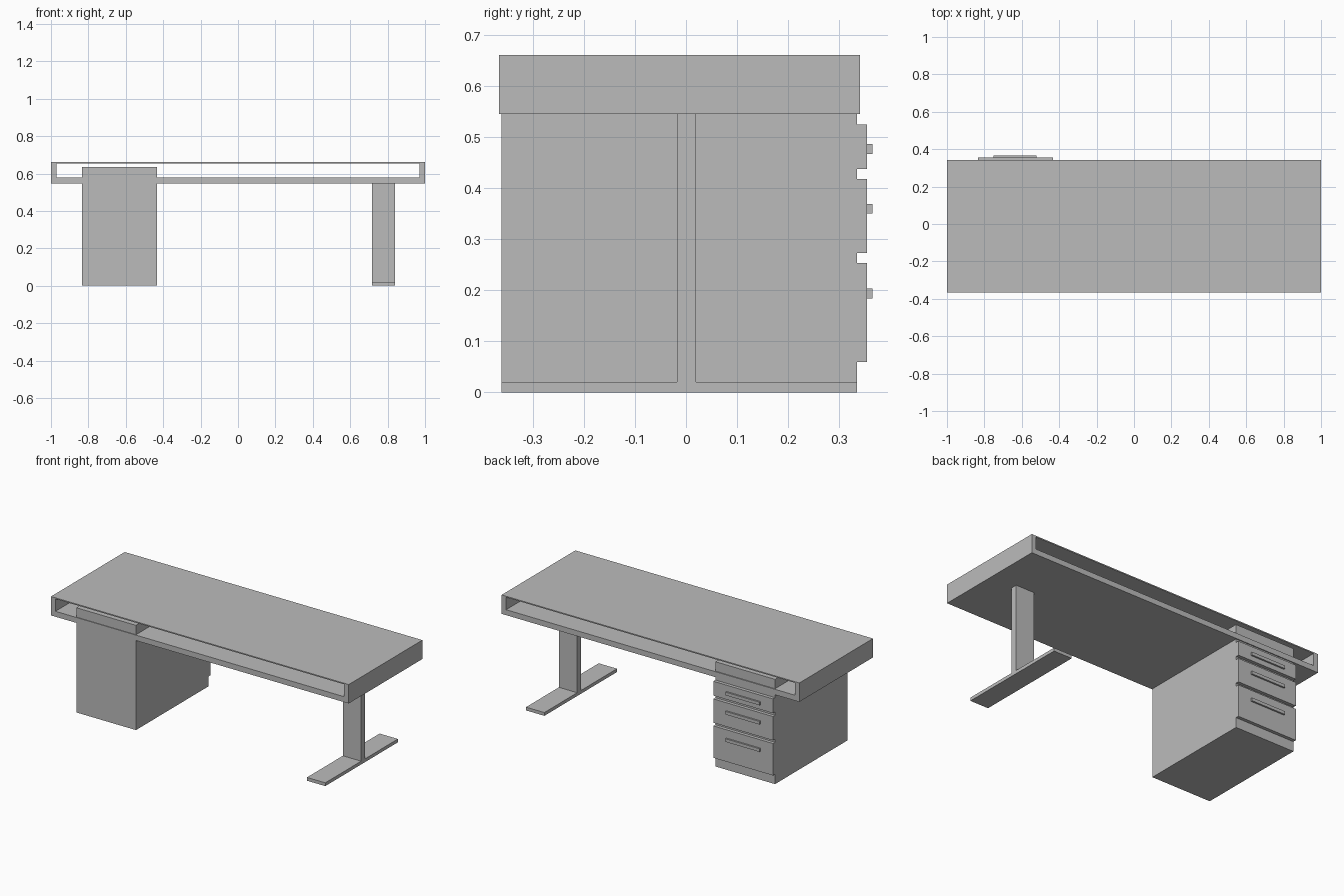
import bpy
import bmesh
from mathutils import Matrix, Vector

default = bpy.data.objects.get("Cube")
if default:
    bpy.data.objects.remove(default, do_unlink=True)

# Single painted finish
grey = bpy.data.materials.new("plain_grey")
grey.use_nodes = True
grey.diffuse_color = (0.5, 0.5, 0.5, 1)
grey.node_tree.nodes["Principled BSDF"].inputs["Base Color"].default_value = (0.5, 0.5, 0.5, 1)


def finish(name, bm):
    bmesh.ops.recalc_face_normals(bm, faces=bm.faces)
    mesh = bpy.data.meshes.new(name)
    bm.to_mesh(mesh)
    bm.free()
    mesh.materials.append(grey)
    obj = bpy.data.objects.new(name, mesh)
    bpy.context.collection.objects.link(obj)
    return obj


def box(name, x, y, z):
    """Box spanning the given (low, high) range on each axis."""
    size = Vector([b - a for a, b in (x, y, z)])
    centre = Vector([(a + b) / 2 for a, b in (x, y, z)])
    bm = bmesh.new()
    bmesh.ops.create_cube(bm, size=1, matrix=Matrix.Translation(centre) @ Matrix.Diagonal(size.to_4d()))
    return finish(name, bm)


def sleeve(name, outer, inner, y):
    """Rectangular tube open at front and back; outer and inner are (x0, x1, z0, z1)."""
    bm = bmesh.new()

    def ring(rect, depth):
        x0, x1, z0, z1 = rect
        corners = ((x0, z0), (x1, z0), (x1, z1), (x0, z1))
        return [bm.verts.new((px, depth, pz)) for px, pz in corners]

    rings = [ring(outer, y[0]), ring(outer, y[1]), ring(inner, y[1]), ring(inner, y[0])]
    for i, a in enumerate(rings):
        b = rings[(i + 1) % 4]
        for j in range(4):
            k = (j + 1) % 4
            bm.faces.new((a[j], a[k], b[k], b[j]))
    return finish(name, bm)


# Hollow desktop with a thin top and an open shelf slot running through
sleeve("desktop", (-1, 1, 0.546, 0.661), (-0.97, 0.97, 0.579, 0.654), (-0.366, 0.341))

# Drawer cabinet rising into the shelf slot
body_depth = (-0.362, 0.335)
cabinet_x = (-0.833, -0.432)
box("drawer_cabinet", cabinet_x, body_depth, (0, 0.636))

# Drawer fronts with bar handles
drawers = {
    "top": ((0.438, 0.525), 0.477),
    "middle": ((0.273, 0.418), 0.360),
    "bottom": ((0.060, 0.254), 0.194),
}
for label, (height, handle_z) in drawers.items():
    box(label + "_drawer_front", cabinet_x, (0.334, 0.355), height)
    box(label + "_drawer_handle", (-0.75, -0.52), (0.354, 0.365), (handle_z - 0.0095, handle_z + 0.0095))

# T-shaped leg at the other end
leg_x = (0.717, 0.84)
box("leg_foot", leg_x, body_depth, (0, 0.02))
box("leg_column", leg_x, (-0.018, 0.02), (0.019, 0.55))
